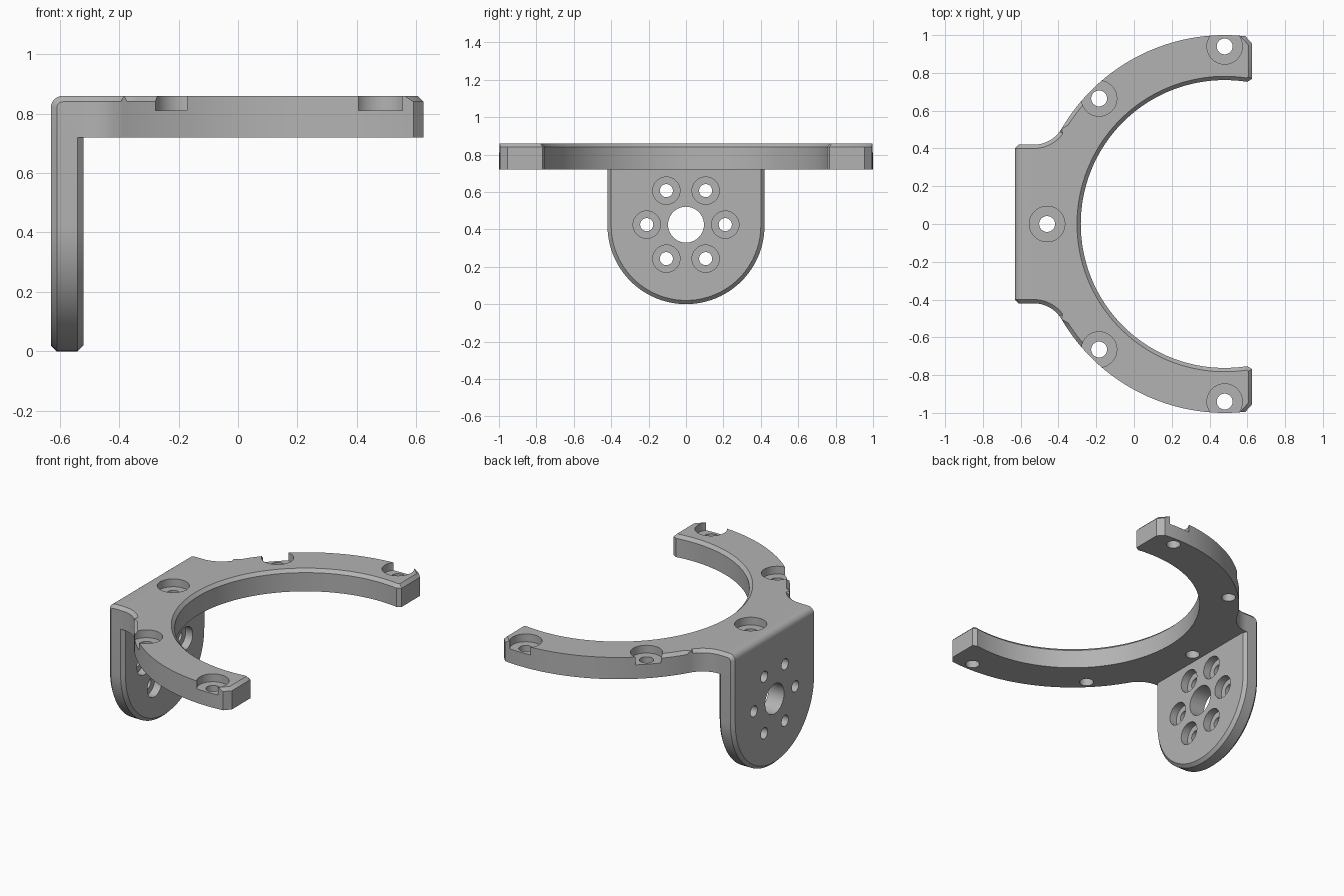
import bpy, bmesh
from math import pi, sin, cos, atan2, hypot, radians
from mathutils import Matrix

cube = bpy.data.objects.get("Cube")
if cube:
    bpy.data.objects.remove(cube)

CX = 0.48                      # ring centre on x
BACK, END = -0.63, 0.625       # rear face and arm tips
LOW, TOP = 0.72, 0.86          # plate thickness
R_IN, R_OUT, R_BOLT = 0.762, 1.0, 0.94
HALF, WALL, AXIS = 0.42, 0.11, 0.42
CHAMFER = 0.02

grey = bpy.data.materials.new("light grey")
grey.use_nodes = True
grey.diffuse_color = (0.45, 0.45, 0.45, 1)
grey.node_tree.nodes["Principled BSDF"].inputs["Base Color"].default_value = (0.45, 0.45, 0.45, 1)


def arc(cx, cy, r, a0, a1, n):
    return [(cx + r * cos(a0 + (a1 - a0) * i / n), cy + r * sin(a0 + (a1 - a0) * i / n))
            for i in range(n + 1)]


def prism(points, offset):
    """Extrude a closed outline of 3D points along offset."""
    bm = bmesh.new()
    face = bm.faces.new([bm.verts.new(p) for p in points])
    ext = bmesh.ops.extrude_face_region(bm, geom=[face])["geom"]
    bmesh.ops.translate(bm, vec=offset, verts=[v for v in ext if isinstance(v, bmesh.types.BMVert)])
    bmesh.ops.recalc_face_normals(bm, faces=bm.faces)
    return bm


def bevel(bm, rule, width, segments=1):
    """Bevel the sharp edges whose midpoint satisfies the rule."""
    edges = [e for e in bm.edges if e.calc_face_angle(0) > radians(40)
             and rule((e.verts[0].co + e.verts[1].co) / 2, e)]
    bmesh.ops.bevel(bm, geom=edges, offset=width, offset_type='OFFSET',
                    segments=segments, profile=0.5, affect='EDGES', clamp_overlap=False)


def to_object(name, bm):
    mesh = bpy.data.meshes.new(name)
    bm.to_mesh(mesh)
    bm.free()
    obj = bpy.data.objects.new(name, mesh)
    bpy.context.collection.objects.link(obj)
    mesh.materials.append(grey)
    return obj


def combine(obj, other, operation):
    mod = obj.modifiers.new(operation, 'BOOLEAN')
    mod.operation, mod.solver, mod.object = operation, 'EXACT', other
    other.hide_render = True
    bpy.context.view_layer.objects.active = obj
    bpy.ops.object.modifier_apply(modifier=mod.name)
    bpy.data.objects.remove(other)


def drills(name, places, radius, depth, turn=Matrix()):
    """Cylinders centred on each place, used as one cutter."""
    bm = bmesh.new()
    for p in places:
        bmesh.ops.create_cone(bm, cap_ends=True, segments=40, radius1=radius, radius2=radius,
                              depth=depth, matrix=Matrix.Translation(p) @ turn)
    return to_object(name, bm)


# Ring plate outline: half of it, then mirrored
neck_x = -0.53
dx = CX - neck_x
fillet = (dx ** 2 + HALF ** 2 - 1) / (2 - 2 * HALF)
touch = atan2(-(HALF + fillet), dx)
half = [(BACK, HALF)]
half += arc(neck_x, HALF + fillet, fillet, -pi / 2, touch, 10)
half += arc(CX, 0, R_OUT, pi + touch, atan2(0.994, 0.11), 32)
half += [(END, 0.955), (END, 0.768)]
half += arc(CX, 0, R_IN, radians(81), pi, 36)
outline = half + [(x, -y) for x, y in reversed(half[:-1])]
plate = prism([(x, y, LOW) for x, y in outline], (0, 0, TOP - LOW))

# Rounded rear top edge, then chamfers on neck, inner rim and arm tips
bevel(plate, lambda m, e: m.x < BACK + 0.001 and m.z > TOP - 0.001, 0.04, 6)


def plate_chamfer(m, e):
    if m.z < LOW + 0.01:
        return False
    on_top = m.z > TOP - 0.001
    radius = hypot(m.x - CX, m.y)
    neck = m.x < -0.2 and abs(m.y) > HALF - 0.005 and radius > 0.9
    return neck or (on_top and (radius < 0.8 or m.x > 0.6))


bevel(plate, plate_chamfer, CHAMFER)
bracket = to_object("mounting_bracket", plate)

# Hanging flange with a rounded bottom, chamfered on both faces
profile = [(HALF, LOW)] + arc(0, AXIS, HALF, 0, -pi, 48) + [(-HALF, LOW)]
wall = prism([(BACK, y, z) for y, z in profile], (WALL, 0, 0))
bevel(wall, lambda m, e: m.z < LOW - 0.001 and abs(e.verts[0].co.x - e.verts[1].co.x) < 0.01, CHAMFER)
combine(bracket, to_object("flange", wall), 'UNION')

# Counterbored holes around the ring
ring = [(CX + R_BOLT * cos(a), R_BOLT * sin(a), TOP) for a in (pi * k / 4 for k in range(2, 7))]
combine(bracket, drills("ring_counterbores", ring, 0.094, 0.1), 'DIFFERENCE')
combine(bracket, drills("ring_holes", ring, 0.042, 0.5), 'DIFFERENCE')

# Centre bore and six counterbored holes in the flange
across = Matrix.Rotation(pi / 2, 4, 'Y')
front = BACK + WALL
bolts = [(front, 0.21 * cos(k * pi / 3), AXIS + 0.005 + 0.21 * sin(k * pi / 3)) for k in range(6)]
combine(bracket, drills("flange_counterbores", bolts, 0.073, 0.1, across), 'DIFFERENCE')
combine(bracket, drills("flange_holes", bolts, 0.035, 0.5, across), 'DIFFERENCE')
combine(bracket, drills("centre_bore", [(front, 0, AXIS + 0.005)], 0.096, 0.5, across), 'DIFFERENCE')

# Smooth curved walls, crisp edges
bpy.ops.object.select_all(action='DESELECT')
bracket.select_set(True)
bpy.context.view_layer.objects.active = bracket
bpy.ops.object.shade_smooth_by_angle(angle=radians(30))
